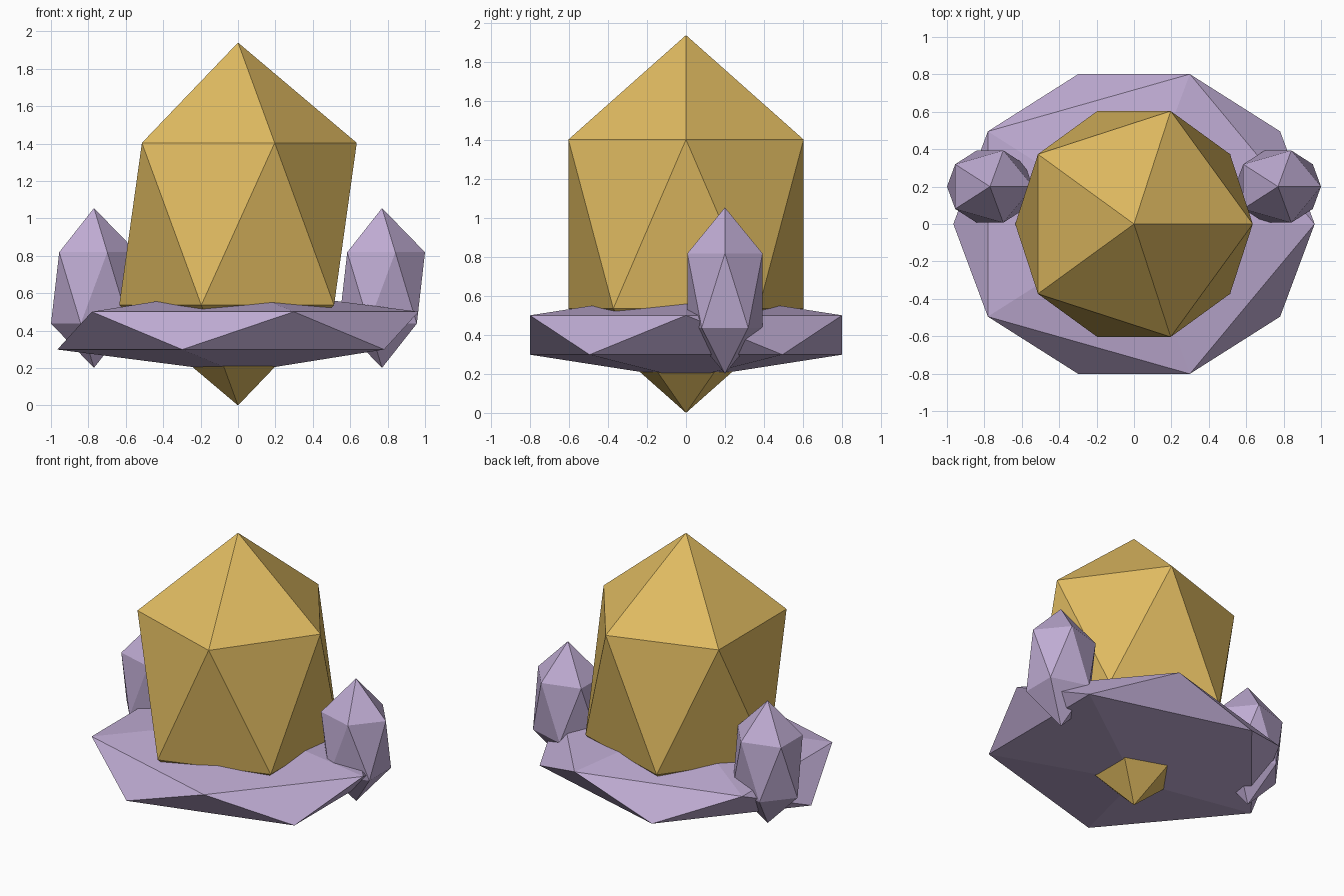
import bpy

if "Cube" in bpy.data.objects:
    bpy.data.objects.remove(bpy.data.objects["Cube"])


def material(name, rgb):
    mat = bpy.data.materials.new(name)
    mat.diffuse_color = (*rgb, 1)
    mat.use_nodes = True
    mat.node_tree.nodes["Principled BSDF"].inputs["Base Color"].default_value = mat.diffuse_color
    return mat


gold = material("gold", (0.75, 0.50, 0.12))
lilac = material("lilac", (0.52, 0.41, 0.65))


def crystal(name, centre, radii, mat):
    """Twenty-sided faceted stone stretched to the given radii."""
    bpy.ops.mesh.primitive_ico_sphere_add(subdivisions=1, radius=1, location=centre)
    ob = bpy.context.object
    ob.name = name
    ob.scale = radii
    bpy.ops.object.transform_apply(location=False, rotation=False, scale=True)
    ob.data.materials.append(mat)
    return ob


# Tall central crystal
crystal("main_crystal", (0, 0, 0.97), (0.71, 0.71, 0.97), gold)

# Flat rock it grows through
crystal("base_rock", (0, 0, 0.4), (1.08, 0.942, 0.226), lilac)

# Small crystals on both sides, same facing
for side, label in ((-1, "left"), (1, "right")):
    crystal(f"side_crystal_{label}", (0.77 * side, 0.2, 0.628), (0.257, 0.227, 0.427), lilac)
